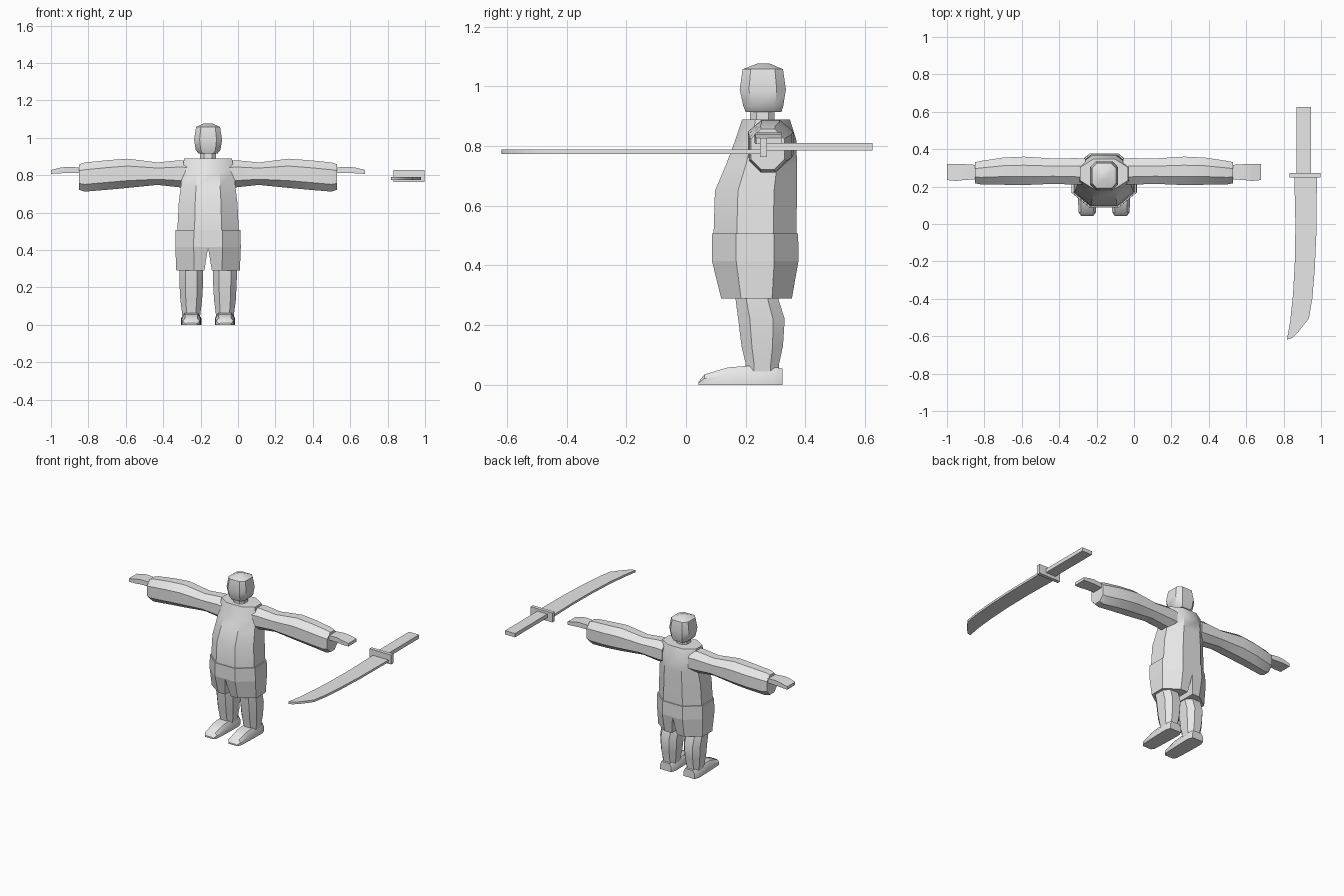
import bpy, bmesh, math

if "Cube" in bpy.data.objects:
    bpy.data.objects.remove(bpy.data.objects["Cube"])

CX = -0.16  # symmetry line of the figure

grey = bpy.data.materials.new("plain_grey")
grey.diffuse_color = (0.8, 0.8, 0.8, 1)
grey.use_nodes = True
grey.node_tree.nodes["Principled BSDF"].inputs["Base Color"].default_value = grey.diffuse_color


def finish(name, bm):
    bmesh.ops.recalc_face_normals(bm, faces=bm.faces)
    me = bpy.data.meshes.new(name)
    bm.to_mesh(me)
    bm.free()
    me.materials.append(grey)
    ob = bpy.data.objects.new(name, me)
    bpy.context.collection.objects.link(ob)
    bpy.ops.object.select_all(action='DESELECT')
    ob.select_set(True)
    bpy.context.view_layer.objects.active = ob
    bpy.ops.object.shade_smooth_by_angle(angle=math.radians(35))
    return ob


def loft(name, rings, caps=(True, True)):
    """Skin a list of equal-length point rings."""
    bm = bmesh.new()
    vs = [[bm.verts.new(p) for p in r] for r in rings]
    n = len(rings[0])
    for a, b in zip(vs, vs[1:]):
        for i in range(n):
            j = (i + 1) % n
            bm.faces.new((a[i], a[j], b[j], b[i]))
    if caps[0]:
        bm.faces.new(vs[0][::-1])
    if caps[1]:
        bm.faces.new(vs[-1])
    return finish(name, bm)


def octagon(u0, u1, v0, v1, cu, cv):
    """Rectangle with corners cut by fractions cu, cv of its size."""
    a, b = (u1 - u0) * cu, (v1 - v0) * cv
    return [(u0 + a, v0), (u1 - a, v0), (u1, v0 + b), (u1, v1 - b),
            (u1 - a, v1), (u0 + a, v1), (u0, v1 - b), (u0, v0 + b)]


def stack(name, rows, cu=0.25, cv=0.25, dx=0, caps=(True, True)):
    """Vertical loft; rows are (z, half width, y front, y back)."""
    loft(name, [[(CX + dx + u, v, z) for u, v in octagon(-w, w, y0, y1, cu, cv)]
                for z, w, y0, y1 in rows], caps)


def box(name, x0, x1, y0, y1, z0, z1):
    loft(name, [[(x0, y0, z), (x1, y0, z), (x1, y1, z), (x0, y1, z)]
                for z in (z0, z1)])


# Torso, neck and head
stack("shirt", [(0.49, .165, .092, .37), (0.65, .157, .097, .372),
                (0.74, .146, .135, .372), (0.82, .138, .165, .37),
                (0.89, .128, .188, .348)], .28, .28)
stack("neck", [(0.87, .042, .215, .297), (0.93, .042, .215, .297)])
stack("head", [(0.915, .05, .2, .32), (0.935, .066, .192, .326),
               (0.99, .075, .18, .335), (1.058, .064, .19, .325),
               (1.077, .022, .24, .28)], .2, .2)

# Shorts: waist band, then two half-sections parted by a crotch notch
stack("shorts_waist", [(0.507, .173, .087, .376), (0.415, .175, .087, .377)],
      .28, .28, caps=(True, False))
for s, side in ((-1, "right"), (1, "left")):
    rings = []
    for z, inner, w, y0, y1 in ((.415, 0, .175, .087, .377),
                                (.29, .02, .17, .118, .355)):
        c, a = (y1 - y0) * .28, w * .44
        half = [(inner, y0), (a, y0), (w, y0 + c), (w, y1 - c), (a, y1), (inner, y1)]
        rings.append([(CX + s * x, y, z) for x, y in half])
    loft(side + "_shorts_leg", rings, (False, True))

    # Bare leg
    stack(side + "_leg", [(.04, .047, .2, .312), (.07, .05, .2, .312),
                          (.13, .058, .186, .325), (.22, .063, .175, .331),
                          (.28, .064, .167, .312), (.31, .062, .165, .305)],
          .25, .25, s * .09)

    # Foot with a flat sole and a low toe
    foot = []
    for y, w, h in ((.042, .032, .01), (.062, .046, .035), (.14, .05, .058),
                    (.2, .052, .063), (.29, .054, .06), (.323, .042, .055)):
        prof = [(-w, 0), (w, 0), (w, h * .6), (w * .7, h), (-w * .7, h), (-w, h * .6)]
        foot.append([(CX + s * .09 + u, y, v) for u, v in prof])
    loft(side + "_foot", foot)

    # Sleeve: (distance from centre, y range, z range)
    arm = [(.10, .21, .35, .735, .875), (.15, .21, .352, .735, .88),
           (.27, .215, .35, .748, .868), (.43, .208, .36, .732, .888),
           (.54, .21, .355, .722, .88), (.66, .212, .337, .712, .868),
           (.69, .218, .33, .722, .858)]
    loft(side + "_sleeve", [[(CX + s * d, u, v) for u, v in
                             octagon(y0, y1, z0, z1, .3, .25)]
                            for d, y0, y1, z0, z1 in arm])

    # Flat mitten hand
    hand = [(.67, .24, .315, .81, .84), (.75, .235, .32, .812, .845),
            (.79, .23, .322, .81, .84), (.84, .235, .322, .807, .828)]
    loft(side + "_hand", [[(CX + s * d, y0, z0), (CX + s * d, y1, z0),
                           (CX + s * d, y1, z1), (CX + s * d, y0, z1)]
                          for d, y0, y1, z0, z1 in hand])

# Sword: curved blade outline, guard and grip
outline = [(.857, .26), (.863, .0), (.86, -.2), (.85, -.38), (.835, -.52),
           (.818, -.618), (.845, -.61), (.88, -.575), (.935, -.505),
           (.953, -.4), (.966, -.25), (.975, -.05), (.978, .26)]
loft("sword_blade", [[(x, y, z) for x, y in outline] for z in (.774, .789)])
box("sword_guard", .832, .998, .248, .272, .763, .828)
box("sword_grip", .87, .947, .27, .626, .785, .811)
